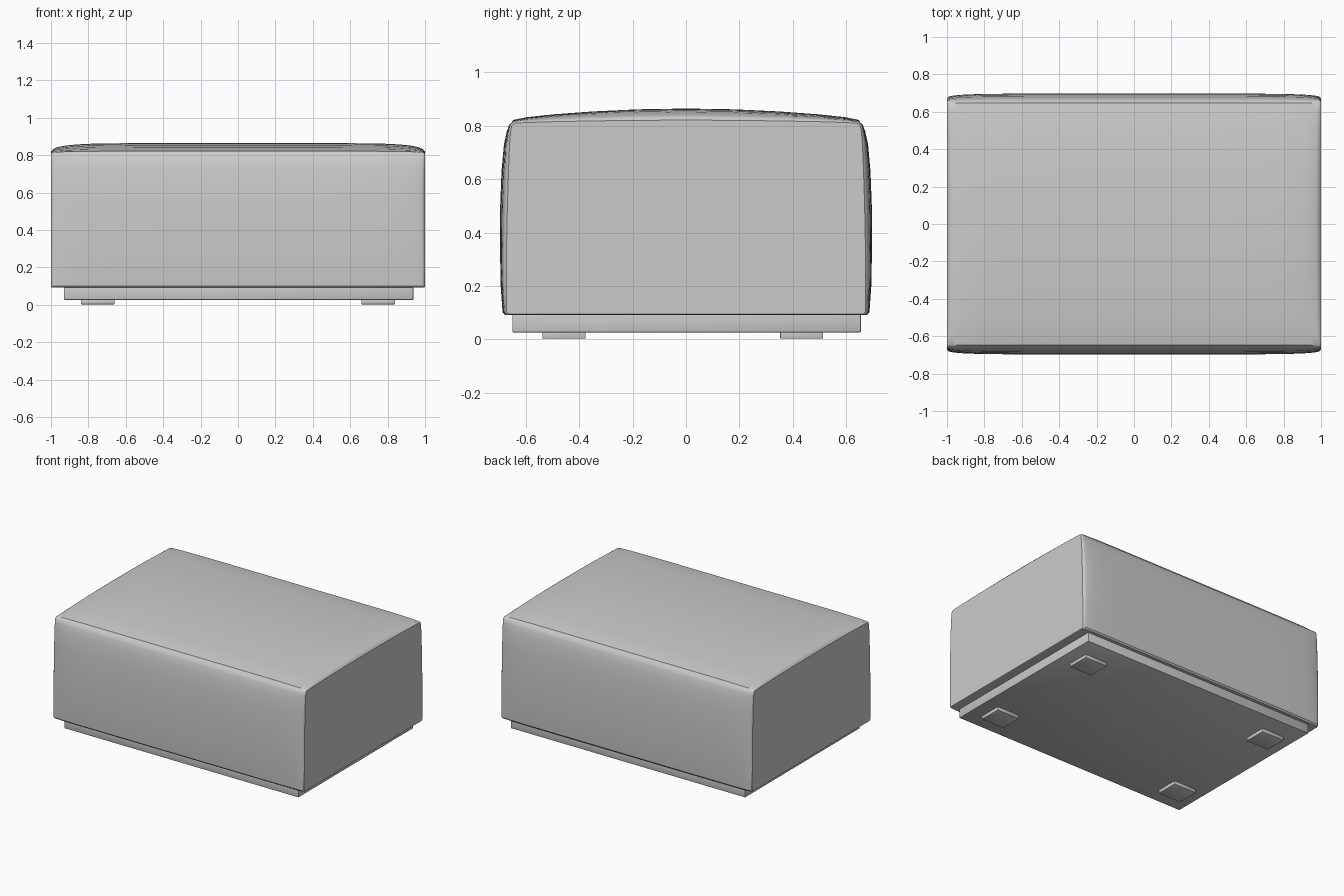
import bpy, bmesh
from mathutils import Vector

if "Cube" in bpy.data.objects:
    bpy.data.objects.remove(bpy.data.objects["Cube"])


def finish(name, bm, angle=0.6):
    bmesh.ops.recalc_face_normals(bm, faces=bm.faces)
    me = bpy.data.meshes.new(name)
    bm.to_mesh(me)
    bm.free()
    ob = bpy.data.objects.new(name, me)
    bpy.context.collection.objects.link(ob)
    bpy.context.view_layer.objects.active = ob
    ob.select_set(True)
    bpy.ops.object.shade_smooth_by_angle(angle=angle)
    ob.select_set(False)
    return ob


def box(name, x0, x1, y0, y1, z0, z1, bevel):
    bm = bmesh.new()
    bmesh.ops.create_cube(bm, size=1)
    for v in bm.verts:
        v.co = Vector(((x0 + x1) / 2 + v.co.x * (x1 - x0),
                       (y0 + y1) / 2 + v.co.y * (y1 - y0),
                       (z0 + z1) / 2 + v.co.z * (z1 - z0)))
    bmesh.ops.bevel(bm, geom=list(bm.edges), offset=bevel, segments=2,
                    profile=0.5, affect='EDGES')
    return finish(name, bm)


# Half profiles (y, z), bottom to top centre: flat end panel and puffed middle
END = [(.670, .092), (.679, .102), (.679, .20), (.678, .35), (.675, .50),
       (.671, .63), (.667, .73), (.663, .78), (.659, .803), (.653, .810),
       (.645, .813), (.60, .816), (.50, .819), (.35, .822), (.18, .824), (0, .825)]
MID = [(.678, .092), (.687, .102), (.694, .20), (.697, .35), (.696, .50),
       (.691, .63), (.682, .73), (.671, .78), (.661, .806), (.653, .812),
       (.648, .822), (.60, .832), (.50, .843), (.35, .854), (.18, .862), (0, .865)]


def section(x):
    puff = max(0.0, 1 - abs(x / .993) ** 8) ** .5
    half = [(a[0] + (b[0] - a[0]) * puff, a[1] + (b[1] - a[1]) * puff)
            for a, b in zip(END, MID)]
    return half + [(-y, z) for y, z in half[-2::-1]]


# Upholstered cushion lofted along x, with rounded flat end panels
bm = bmesh.new()
right = [0, .2, .4, .55, .7, .8, .87, .92, .95, .97, .982, .99, .993]
rings = []
for x in [-x for x in right[:0:-1]] + right:
    rings.append([bm.verts.new((x, y, z)) for y, z in section(x)])
for side in (-1, 1):
    ring = [bm.verts.new((side * .999, y * .991, .45 + (z - .45) * .991))
            for y, z in section(side)]
    rings.insert(0, ring) if side < 0 else rings.append(ring)
for a, b in zip(rings, rings[1:]):
    n = len(a)
    for i in range(n):
        j = (i + 1) % n
        bm.faces.new((a[i], a[j], b[j], b[i]))
bm.faces.new(rings[0])
bm.faces.new(rings[-1])
finish("cushion", bm)

# Recessed plinth under the cushion
box("plinth", -.93, .937, -.65, .655, .027, .11, .003)

# Four low square feet
for x in (-.75, .75):
    for y in (-.457, .433):
        name = ("front" if y < 0 else "back") + ("_left" if x < 0 else "_right") + "_foot"
        box(name, x - .09, x + .09, y - .081, y + .081, .003, .035, .004)
